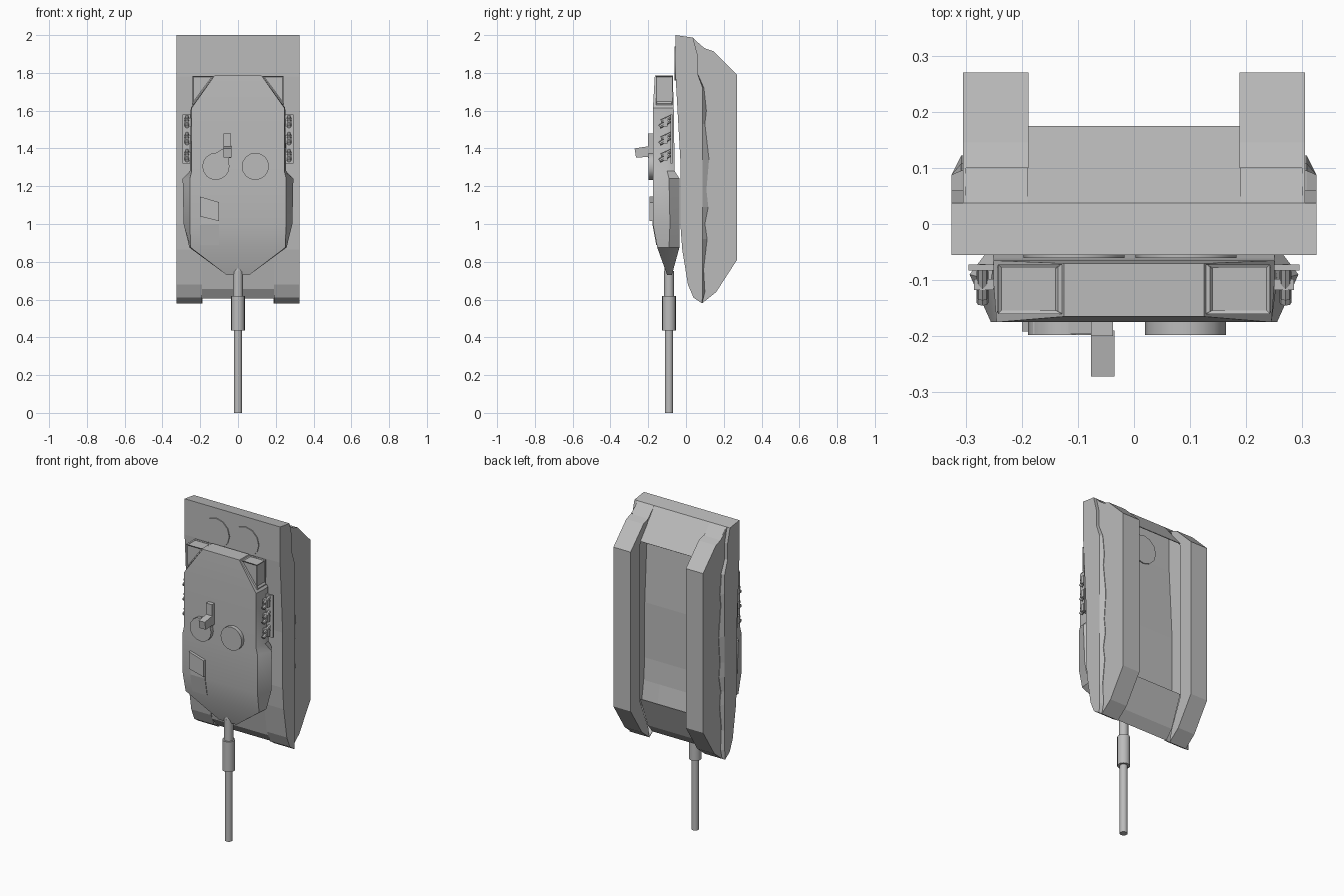
import bpy, bmesh, math
from mathutils import Vector

if "Cube" in bpy.data.objects:
    bpy.data.objects.remove(bpy.data.objects["Cube"])

grey = bpy.data.materials.new("armour_grey")
grey.diffuse_color = (0.5, 0.5, 0.5, 1)
grey.use_nodes = True
grey.node_tree.nodes["Principled BSDF"].inputs["Base Color"].default_value = grey.diffuse_color


def finish(name, bm, smooth=False):
    bmesh.ops.recalc_face_normals(bm, faces=bm.faces)
    me = bpy.data.meshes.new(name)
    bm.to_mesh(me)
    bm.free()
    me.materials.append(grey)
    if smooth:
        for p in me.polygons:
            p.use_smooth = True
        me.set_sharp_from_angle(angle=math.radians(35))
    ob = bpy.data.objects.new(name, me)
    bpy.context.collection.objects.link(ob)
    return ob


def loft(name, rings, inset=0, smooth=False):
    """Skin a list of equal-length point rings and cap both ends."""
    bm = bmesh.new()
    vs = [[bm.verts.new(p) for p in r] for r in rings]
    n = len(vs[0])
    for a, b in zip(vs, vs[1:]):
        for i in range(n):
            j = (i + 1) % n
            bm.faces.new((a[i], a[j], b[j], b[i]))
    bm.faces.new(vs[0])
    bm.faces.new(vs[-1])
    if inset:
        bmesh.ops.recalc_face_normals(bm, faces=bm.faces)
        bmesh.ops.inset_individual(bm, faces=bm.faces[:], thickness=inset, depth=-inset)
    return finish(name, bm, smooth)


def side_prism(name, profile, x0, x1):
    """Extrude a (y, z) profile along x."""
    return loft(name, [[(x, y, z) for y, z in profile] for x in (x0, x1)])


def plate(name, chain, x0, x1, t=.004):
    """Bend a thin plate along an open (y, z) chain."""
    pts = [Vector(p) for p in chain]
    inner = []
    for i, p in enumerate(pts):
        d = pts[min(i + 1, len(pts) - 1)] - pts[max(i - 1, 0)]
        inner.append(p + Vector((-d.y, d.x)).normalized() * t)
    bm = bmesh.new()
    rows = [[bm.verts.new((x, p.x, p.y)) for p in line]
            for line, x in ((pts, x0), (pts, x1), (inner, x1), (inner, x0))]
    for a, b in zip(rows, rows[1:] + rows[:1]):
        for i in range(len(pts) - 1):
            bm.faces.new((a[i], a[i + 1], b[i + 1], b[i]))
    for i in (0, -1):
        bm.faces.new([r[i] for r in rows])
    return finish(name, bm)


def front_prism(name, profile, y0, y1, inset=0):
    """Extrude an (x, z) profile along y."""
    return loft(name, [[(x, y, z) for x, z in profile] for y in (y0, y1)], inset)


def box(name, x0, x1, y0, y1, z0, z1):
    return front_prism(name, [(x0, z0), (x1, z0), (x1, z1), (x0, z1)], y0, y1)


def rod(name, a, b, r, n=16, r2=None):
    a, b = Vector(a), Vector(b)
    d = b - a
    bm = bmesh.new()
    bmesh.ops.create_cone(bm, cap_ends=True, segments=n, radius1=r,
                          radius2=r if r2 is None else r2, depth=d.length)
    rot = Vector((0, 0, 1)).rotation_difference(d).to_matrix().to_4x4()
    bm.transform(rot)
    bmesh.ops.translate(bm, vec=(a + b) / 2, verts=bm.verts)
    return finish(name, bm, smooth=n > 10)


# Hull: an open-bottomed shell; shared deck line runs from nose up to tail
nose = [(.085, .58), (.04, .61), (.01, .68)]
deck = [(-.02, .865), (-.03, 1.0), (-.03, 1.34), (-.055, 1.78), (-.055, 2.0), (.037, 1.987)]
plate("hull_centre", ([(.175, .85), (.1, .66), (.055, .605), (.02, .655)] + deck +
                      [(.175, 1.82)])[::-1], -.19, .19)
side = nose + deck + [(.06, 1.96), (.1, 1.93), (.145, 1.915), (.27, 1.79),
                      (.27, .81), (.16, .64)]
track = [(.085, .58), (.16, .64), (.27, .81), (.27, 1.79), (.145, 1.915), (.1, 1.93),
         (.105, 1.9), (.18, 1.8), (.18, .84), (.1, .65)]
skirt = nose + deck + [(.06, 1.9), (.06, 1.8), (.095, 1.72), (.108, 1.6), (.1, 1.53),
                       (.122, 1.34), (.108, 1.18), (.118, 1.09), (.1, 1.0), (.112, .92),
                       (.093, .76), (.1, .64)]
for s, tag in ((-1, "left"), (1, "right")):
    plate("sponson_deck_" + tag, (nose + deck + [(.105, 1.92)])[::-1],
          s * .19, s * .3)
    side_prism("hull_side_" + tag, side, s * .299, s * .305)
    side_prism("track_" + tag, track, s * .188, s * .3)
    # Skirt leans inward towards its wavy lower edge
    loft("skirt_" + tag, [[(s * .304, y, z) for y, z in skirt],
                          [(s * .308, y, z) for y, z in skirt],
                          [(s * .325, min(y, .088), z) for y, z in skirt]])

# Engine deck fans, passing through the deck
for x in (-.107, .093):
    rod("engine_fan", (x, -.044, 1.85), (x, -.061, 1.85), .09, 12)

# Turret: z, then half section as roof, shoulder and floor (x, y)
sections = [
    (1.785, (.125, -.165), (.125, -.12), (.125, -.07)),
    (1.615, (.245, -.175), (.25, -.11), (.25, -.065)),
    (1.28, (.245, -.175), (.255, -.10), (.25, -.06)),
    (1.24, (.255, -.175), (.293, -.09), (.25, -.034)),
    (1.0, (.255, -.175), (.288, -.085), (.24, -.034)),
    (.875, (.25, -.152), (.257, -.09), (.22, -.035)),
    (.73, (.06, -.10), (.06, -.09), (.06, -.075)),
]
loft("turret", [[(x, y, z) for x, y in h] + [(-x, y, z) for x, y in reversed(h)]
                for z, *h in sections], smooth=True)

# Corner stowage baskets with recessed panels
for s in (-1, 1):
    front_prism("stowage_basket", [(s * .128, 1.783), (s * .242, 1.783), (s * .242, 1.63)],
                -.16, -.072, inset=.006)

# Roof hatches
rod("commander_hatch", (-.117, -.17, 1.305), (-.117, -.198, 1.305), .072, 16)
rod("loader_hatch", (.092, -.17, 1.305), (.092, -.198, 1.305), .072, 16)
front_prism("hatch_fairing", [(-.18, 1.34), (-.055, 1.27), (-.045, 1.38), (-.06, 1.41)],
            -.17, -.196)

# Periscope head and its stalk
box("periscope_stalk", -.077, -.037, -.2, -.17, 1.35, 1.48)
side_prism("periscope_head", [(-.19, 1.355), (-.265, 1.352), (-.272, 1.4), (-.19, 1.413)],
           -.077, -.035)

# Gunner sight on the front of the roof
front_prism("gunner_sight", [(-.2, 1.04), (-.1, 1.015), (-.1, 1.115), (-.2, 1.145)],
            -.17, -.192)
side_prism("sight_channel", [(-.178, 1.03), (-.178, 1.0), (-.158, .89), (-.15, .89),
                             (-.17, 1.03)], -.2, -.1)

# Smoke launchers on side rails
for s in (-1, 1):
    box("launcher_rail", s * .245, s * .295, -.083, -.072, 1.32, 1.58)
    for z in (1.355, 1.445, 1.535):
        x = s * .27
        rod("launcher_tube", (x, -.14, z - .02), (x, -.085, z + .012), .011, 8)
        rod("launcher_cap", (x, -.132, z + .008), (x, -.075, z + .034), .010, 8)
        box("launcher_bracket", s * .25, s * .285, -.118, -.098, z - .02, z + .026)

# Gun with sleeve and mantlet collar
rod("gun_barrel", (0, -.09, 0), (0, -.09, .62), .022)
rod("gun_sleeve", (0, -.09, .435), (0, -.09, .62), .036)
rod("gun_root", (0, -.09, .6), (0, -.09, .75), .026)
rod("gun_collar", (0, -.09, .75), (0, -.1, .785), .026, 16, .012)
